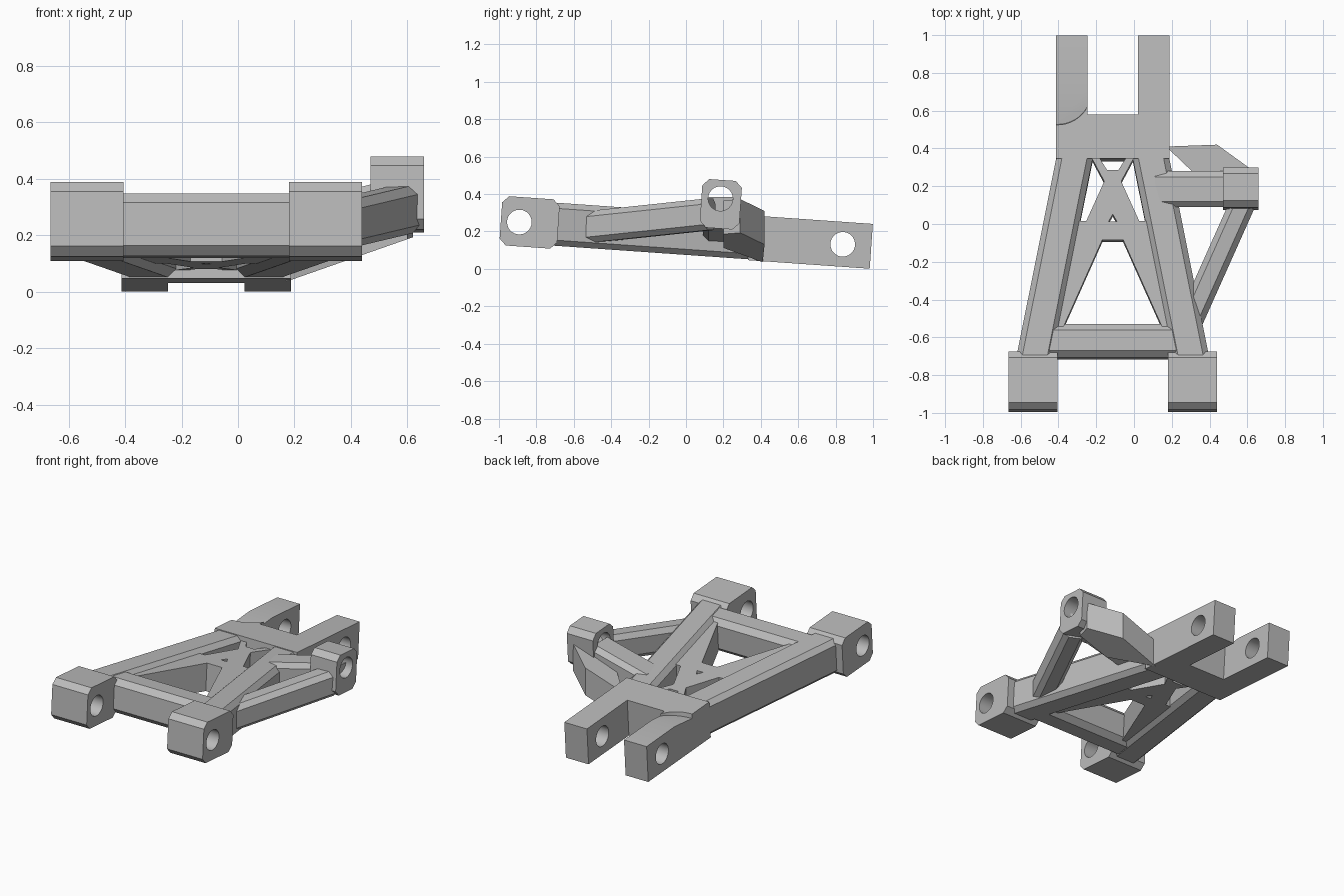
import bpy, bmesh, math
from mathutils import Matrix, Vector

cube = bpy.data.objects.get("Cube")
if cube:
    bpy.data.objects.remove(cube, do_unlink=True)

# Material
grey = bpy.data.materials.new("plain grey")
grey.use_nodes = True
colour = (0.5, 0.5, 0.5, 1)
grey.diffuse_color = colour
grey.node_tree.nodes["Principled BSDF"].inputs["Base Color"].default_value = colour

# The whole arm leans down towards the back
TILT = Matrix.Translation((0, 0, 0.19)) @ Matrix.Rotation(math.radians(-4), 4, "X")
MID = -0.1125          # centre line of the main frame
LEVEL = Matrix.Identity(4)


def finish(name, bm, matrix):
    bmesh.ops.recalc_face_normals(bm, faces=bm.faces)
    bm.transform(matrix)
    mesh = bpy.data.meshes.new(name)
    bm.to_mesh(mesh)
    bm.free()
    mesh.materials.append(grey)
    obj = bpy.data.objects.new(name, mesh)
    bpy.context.collection.objects.link(obj)
    return obj


def loft(name, rings, matrix=TILT):
    """Skin two matching rings of points and cap both ends."""
    bm = bmesh.new()
    a, b = [[bm.verts.new(p) for p in ring] for ring in rings]
    n = len(a)
    bm.faces.new(a)
    bm.faces.new(b[::-1])
    for i in range(n):
        j = (i + 1) % n
        bm.faces.new((a[i], b[i], b[j], a[j]))
    return finish(name, bm, matrix)


def octagon(hw, hh, c):
    """Rectangle with cut corners, from its half sizes."""
    return [(hw, hh - c), (hw - c, hh), (c - hw, hh), (-hw, hh - c),
            (-hw, c - hh), (c - hw, -hh), (hw - c, -hh), (hw, c - hh)]


def bar(name, p0, p1, width, height, chamfer, matrix=TILT):
    p0, p1 = Vector(p0), Vector(p1)
    d = p1 - p0
    side = Vector((d.y, -d.x, 0)).normalized()
    sec = octagon(width / 2, height / 2, chamfer)
    return loft(name, [[p + side * u + Vector((0, 0, v)) for u, v in sec]
                       for p in (p0, p1)], matrix)


def plate(name, outline, half):
    return loft(name, [[(x, y, w) for x, y in outline] for w in (half, -half)])


def cylinder(radius, depth, matrix, segments=32):
    bm = bmesh.new()
    bmesh.ops.create_cone(bm, cap_ends=True, segments=segments,
                          radius1=radius, radius2=radius, depth=depth)
    return finish("cutter", bm, matrix)


def cut(obj, cutter):
    """Subtract the cutter, bake the result and drop the cutter."""
    mod = obj.modifiers.new("cut", "BOOLEAN")
    mod.operation, mod.solver, mod.object = "DIFFERENCE", "EXACT", cutter
    graph = bpy.context.evaluated_depsgraph_get()
    mesh = bpy.data.meshes.new_from_object(obj.evaluated_get(graph))
    obj.modifiers.clear()
    obj.data = mesh
    bpy.data.objects.remove(cutter, do_unlink=True)


def cross_hole(obj, y, w):
    cut(obj, cylinder(0.066, 4, TILT @ Matrix.Translation((0, y, w))
                      @ Matrix.Rotation(math.pi / 2, 4, "Y")))


def boss(name, x0, x1, y, w, hy, hw, hole_y, hole_w):
    sec = octagon(hy, hw, 0.035)
    obj = loft(name, [[(x, y + a, w + b) for a, b in sec] for x in (x0, x1)])
    cross_hole(obj, hole_y, hole_w)
    return obj


def mirrored(half):
    """Full outline from the half on the +x side of the centre line."""
    other = [(-u, y) for u, y in reversed(half) if u > 0]
    return [(MID + u, y) for u, y in half + other]


parts = []

# Long legs and front pivot bosses
for side, s in (("left", 1), ("right", -1)):
    parts.append(bar(side + "_leg", (MID + s * 0.421, -0.75, 0),
                     (MID + s * 0.191, 0.40, 0), 0.19, 0.23, 0.03))
    parts.append(boss(side + "_front_boss", MID + s * 0.293, MID + s * 0.552,
                      -0.838, 0, 0.154, 0.132, -0.893, -0.002))

# Front crossbar
parts.append(bar("front_crossbar", (-0.46, -0.625, 0), (0.24, -0.625, 0),
                 0.18, 0.222, 0.035))

# Rear fork with pin holes
fork = plate("rear_fork", mirrored([(0, 0.34), (0.3, 0.34), (0.3, 0.993),
                                    (0.135, 0.993), (0.135, 0.572), (0, 0.572)]), 0.12)
cross_hole(fork, 0.84, 0)
# Shallow sloping scoop on one prong
scoop = (TILT @ Matrix.Translation((-0.405, 0.70, 0.12))
         @ Matrix.Rotation(math.radians(9), 4, "X") @ Matrix.Translation((0, 0, 0.1)))
cut(fork, cylinder(0.18, 0.2, scoop, 48))
parts.append(fork)

# Cross-shaped web between the legs
web = plate("truss_web", mirrored([
    (0, -0.09), (0.055, -0.09), (0.26, -0.55), (0.33, -0.55), (0.24, 0.01),
    (0.14, 0.01), (0.045, 0.22), (0.12, 0.36), (0.08, 0.36), (0.03, 0.28),
    (0, 0.28)]), 0.09)
cut(web, cylinder(0.025, 1, TILT @ Matrix.Translation((MID, 0.02, 0)), 3))
parts.append(web)

# Raised side mount with its three struts
parts.append(boss("side_boss", 0.47, 0.66, 0.175, 0.168, 0.106, 0.13, 0.171, 0.198))
parts.append(bar("side_mount_bar", (0.11, 0.185, 0.205), (0.49, 0.185, 0.30),
                 0.19, 0.17, 0.03, LEVEL))
parts.append(bar("side_front_strut", (0.29, -0.53, 0.222), (0.585, 0.13, 0.292),
                 0.135, 0.17, 0.03, LEVEL))
outline = [(0.17, 0.41), (0.44, 0.42), (0.62, 0.29), (0.60, 0.20), (0.39, 0.20)]
parts.append(loft("side_rear_strut",
                  [[(x, y, 0.22 + h + 0.35 * (x - 0.44)) for x, y in outline]
                   for h in (0.09, -0.09)], LEVEL))

# Smooth only the round holes
bpy.ops.object.select_all(action="DESELECT")
for obj in parts:
    obj.select_set(True)
bpy.context.view_layer.objects.active = parts[0]
bpy.ops.object.shade_smooth_by_angle(angle=math.radians(25))
